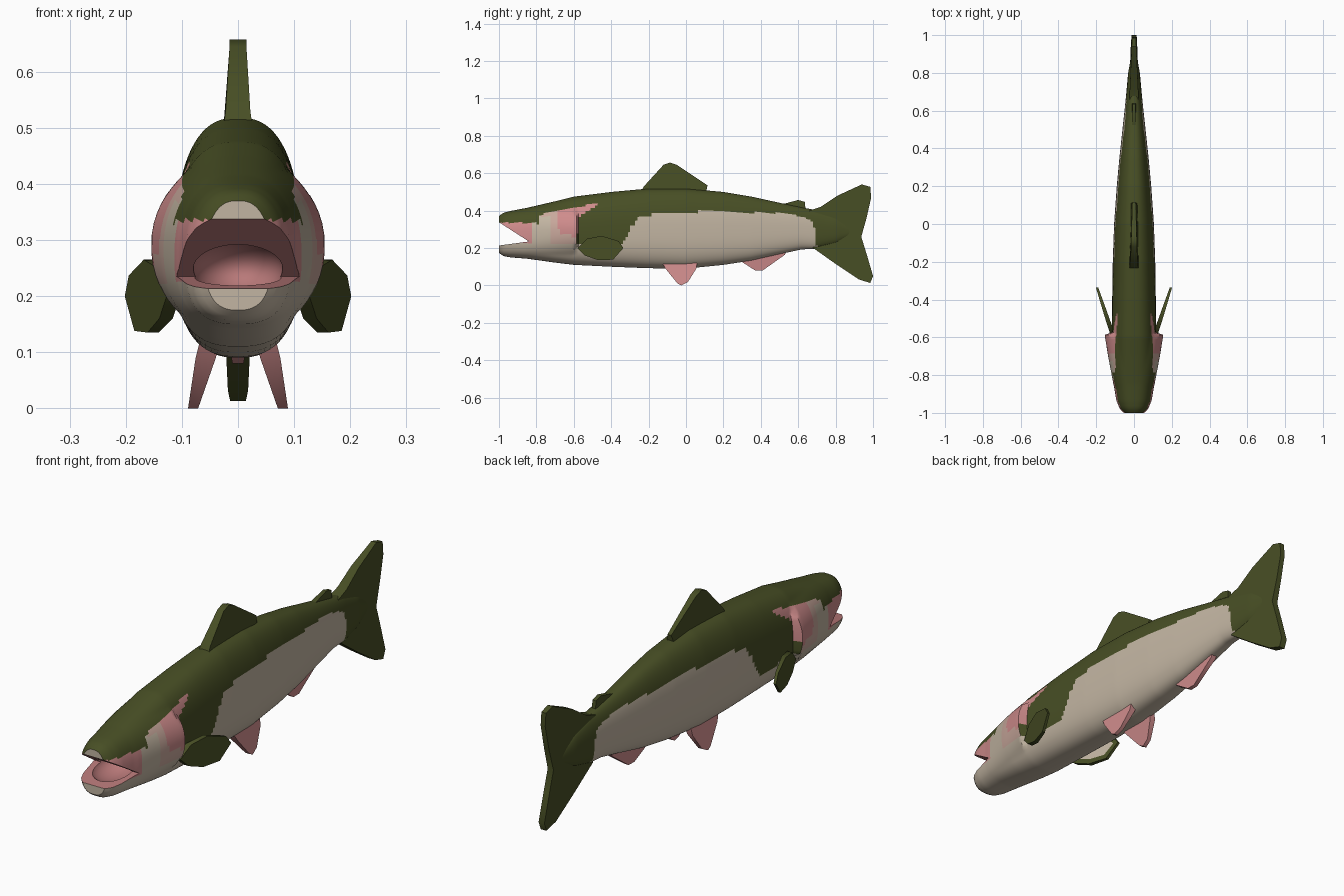
import bpy, bmesh, math

old = bpy.data.objects.get("Cube")
if old:
    bpy.data.objects.remove(old, do_unlink=True)


def material(name, rgb):
    m = bpy.data.materials.new(name)
    m.use_nodes = True
    m.diffuse_color = (*rgb, 1)
    m.node_tree.nodes["Principled BSDF"].inputs["Base Color"].default_value = (*rgb, 1)
    return m


OLIVE = material("olive", (0.064, 0.077, 0.018))
CREAM = material("cream", (0.54, 0.46, 0.36))
PINK = material("pink", (0.62, 0.26, 0.26))
BLUSH = material("blush", (0.58, 0.39, 0.33))
MOUTH = material("mouth_pink", (0.48, 0.19, 0.19))


def finish(name, bm, mats, angle=40):
    bmesh.ops.recalc_face_normals(bm, faces=bm.faces)
    me = bpy.data.meshes.new(name)
    bm.to_mesh(me)
    bm.free()
    ob = bpy.data.objects.new(name, me)
    bpy.context.collection.objects.link(ob)
    for m in mats:
        me.materials.append(m)
    smooth(ob, angle)
    return ob


def smooth(ob, angle):
    bpy.ops.object.select_all(action='DESELECT')
    ob.select_set(True)
    bpy.context.view_layer.objects.active = ob
    bpy.ops.object.shade_smooth_by_angle(angle=math.radians(angle))


def lerp(table, y):
    """Piecewise linear lookup: rows of (y, values...)."""
    if y <= table[0][0]:
        return table[0][1:]
    for a, b in zip(table, table[1:]):
        if y <= b[0]:
            t = (y - a[0]) / (b[0] - a[0])
            return [p + (q - p) * t for p, q in zip(a[1:], b[1:])]
    return table[-1][1:]


def fin(name, outline, mats, lean=lambda y, z: 0, patch=False):
    """Plate from a (y, z, half thickness) outline, shifted sideways by lean."""
    bm = bmesh.new()
    outer, inner = [[bm.verts.new((lean(y, z) + s * t, y, z)) for y, z, t in outline]
                    for s in (1, -1)]
    bm.faces.new(outer)
    back = bm.faces.new(inner[::-1])
    for i in range(len(outline)):
        j = (i + 1) % len(outline)
        bm.faces.new((outer[i], inner[i], inner[j], outer[j]))
    if patch:
        bmesh.ops.recalc_face_normals(bm, faces=bm.faces)
        bmesh.ops.inset_individual(bm, faces=[back], thickness=0.022)
        back.material_index = 1
    return finish(name, bm, mats)


def mirrored(ob, name):
    bm = bmesh.new()
    bm.from_mesh(ob.data)
    for v in bm.verts:
        v.co.x *= -1
    return finish(name, bm, list(ob.data.materials))


# Body profile: y, bottom, top, half width
PROFILE = [(-1.0, 0.175, 0.37, 0.058), (-0.98, 0.158, 0.387, 0.078),
           (-0.94, 0.15, 0.398, 0.093), (-0.85, 0.143, 0.415, 0.107),
           (-0.7, 0.122, 0.45, 0.115), (-0.6, 0.11, 0.475, 0.117),
           (-0.4, 0.10, 0.50, 0.115), (-0.2, 0.092, 0.518, 0.112),
           (0.0, 0.09, 0.518, 0.105), (0.2, 0.11, 0.5, 0.091),
           (0.35, 0.133, 0.475, 0.077), (0.5, 0.167, 0.442, 0.061),
           (0.62, 0.193, 0.417, 0.048), (0.7, 0.195, 0.402, 0.04),
           (0.8, 0.22, 0.37, 0.031), (0.88, 0.26, 0.32, 0.016)]
STREAK_LOW = [(-0.585, 0.25), (-0.57, 0.36), (-0.54, 0.39), (-0.47, 0.435)]
BACK_EDGE = [(-1.0, 0.335), (-0.83, 0.335), (-0.79, 0.33), (-0.78, 0.375),
             (-0.72, 0.395), (-0.47, 0.44)]
FLANK_EDGE = [(-0.47, 0.21), (-0.35, 0.205), (-0.32, 0.26), (-0.26, 0.36),
              (-0.2, 0.378), (0.2, 0.402), (0.35, 0.39), (0.55, 0.385),
              (0.64, 0.36), (0.68, 0.34), (0.7, 0.2)]


def skin(y, z):
    """Slot on the body: 0 olive, 1 cream, 2 pink, 3 blush."""
    if y > 0.7:
        return 0
    if y > -0.47:
        return 0 if z > lerp(FLANK_EDGE, y)[0] else 1
    if z > lerp(BACK_EDGE, y)[0]:
        return 0
    if y > -0.585:
        if z > lerp(STREAK_LOW, y)[0]:
            return 2
        return 0 if z > 0.215 else 1
    if y < -0.83 and z > 0.225:
        return 2
    if y > -0.69 and z > 0.26 - 0.4 * (y + 0.6):
        return 2
    if z > 0.37 or (y > -0.72 and z > 0.22):
        return 3
    return 1


def gill_bulge(y, z):
    edge = -0.575 - 1.5 * (z - 0.3) ** 2
    if y > edge:
        return 0
    ramp = min(1, max(0, (y + 0.86) / 0.27))
    return 0.038 * ramp * max(0, 1 - ((z - 0.295) / 0.13) ** 2)


# Body loft
SIDES, RINGS, SQUARE = 72, 150, 0.78
bm = bmesh.new()
rings = []
for i in range(RINGS + 1):
    y = -1 + 1.88 * i / RINGS
    low, high, wide = lerp(PROFILE, y)
    ring = []
    for k in range(SIDES):
        a = math.tau * (k + 0.5) / SIDES
        c, s = math.cos(a), math.sin(a)
        z = (low + high) / 2 + (high - low) / 2 * math.copysign(abs(s) ** SQUARE, s)
        x = wide * abs(c) ** SQUARE * (1 - 0.08 * s) + gill_bulge(y, z) * min(1, abs(c) * 3)
        ring.append(bm.verts.new((math.copysign(x, c), y, z)))
    rings.append(ring)
for p, q in zip(rings, rings[1:]):
    for k in range(SIDES):
        j = (k + 1) % SIDES
        bm.faces.new((p[k], p[j], q[j], q[k]))
bm.faces.new(rings[0])
bm.faces.new(rings[-1])
for f in bm.faces:
    mid = f.calc_center_median()
    f.material_index = skin(mid.y, mid.z)
    if len(f.verts) > 4:
        f.material_index = 1 if mid.y < 0 else 0
body = finish("body", bm, [OLIVE, CREAM, PINK, BLUSH, MOUTH])

# Open mouth: a wedge between the jaws and a hollow behind them
wedge = fin("mouth_wedge_cutter", [(-0.84, 0.235, 0.3), (-1.1, 0.402, 0.3),
                                   (-1.1, 0.2, 0.3)], [MOUTH])
bm = bmesh.new()
bmesh.ops.create_uvsphere(bm, u_segments=32, v_segments=20, radius=1)
for v in bm.verts:
    v.co = (v.co.x * 0.08, v.co.y * 0.11 - 0.865, v.co.z * 0.055 + 0.247)
hollow = finish("mouth_hollow_cutter", bm, [MOUTH])
for cutter in (wedge, hollow):
    cutter.hide_render = True
    mod = body.modifiers.new("mouth", 'BOOLEAN')
    mod.operation = 'DIFFERENCE'
    mod.solver = 'EXACT'
    mod.material_mode = 'TRANSFER'
    mod.object = cutter
    bpy.context.view_layer.objects.active = body
    bpy.ops.object.modifier_apply(modifier=mod.name)
    bpy.data.objects.remove(cutter, do_unlink=True)
smooth(body, 40)

# Fins on the centre line
fin("tail_fin", [(0.66, 0.40, 0.025), (0.72, 0.42, 0.022), (0.81, 0.48, 0.018),
                 (0.94, 0.54, 0.012), (0.985, 0.527, 0.011), (0.99, 0.47, 0.011),
                 (0.965, 0.36, 0.012), (0.937, 0.26, 0.014), (0.965, 0.17, 0.014),
                 (1.0, 0.05, 0.014), (0.985, 0.013, 0.014), (0.925, 0.032, 0.018),
                 (0.8, 0.115, 0.022), (0.68, 0.2, 0.026)], [OLIVE])
fin("dorsal_fin", [(-0.24, 0.5, 0.026), (-0.225, 0.53, 0.022), (-0.12, 0.645, 0.015),
                   (-0.085, 0.657, 0.015), (-0.05, 0.645, 0.014),
                   (0.115, 0.535, 0.009), (0.105, 0.49, 0.02)], [OLIVE])
fin("adipose_fin", [(0.48, 0.425, 0.012), (0.6, 0.457, 0.009), (0.635, 0.447, 0.008),
                    (0.64, 0.4, 0.01)], [OLIVE])
fin("anal_fin", [(0.29, 0.16, 0.02), (0.30, 0.125, 0.018), (0.37, 0.08, 0.01),
                 (0.41, 0.08, 0.009), (0.53, 0.165, 0.012), (0.54, 0.2, 0.016)], [PINK])

# Paired fins
pectoral = fin("left_pectoral_fin",
               [(-0.58, 0.2, 0.012), (-0.53, 0.25, 0.012), (-0.45, 0.265, 0.01),
                (-0.36, 0.237, 0.007), (-0.335, 0.2, 0.006), (-0.39, 0.138, 0.007),
                (-0.47, 0.135, 0.01), (-0.54, 0.16, 0.012)], [OLIVE, CREAM],
               lambda y, z: 0.115 + (y + 0.58) * 0.33, patch=True)
mirrored(pectoral, "right_pectoral_fin")
pelvic = fin("left_pelvic_fin",
             [(-0.13, 0.125, 0.018), (-0.11, 0.09, 0.018), (-0.045, 0.01, 0.01),
              (-0.025, 0.0, 0.009), (0.01, 0.018, 0.009), (0.055, 0.09, 0.013),
              (0.06, 0.125, 0.016)], [PINK],
             lambda y, z: 0.055 + (0.1 - z) * 0.25)
mirrored(pelvic, "right_pelvic_fin")
